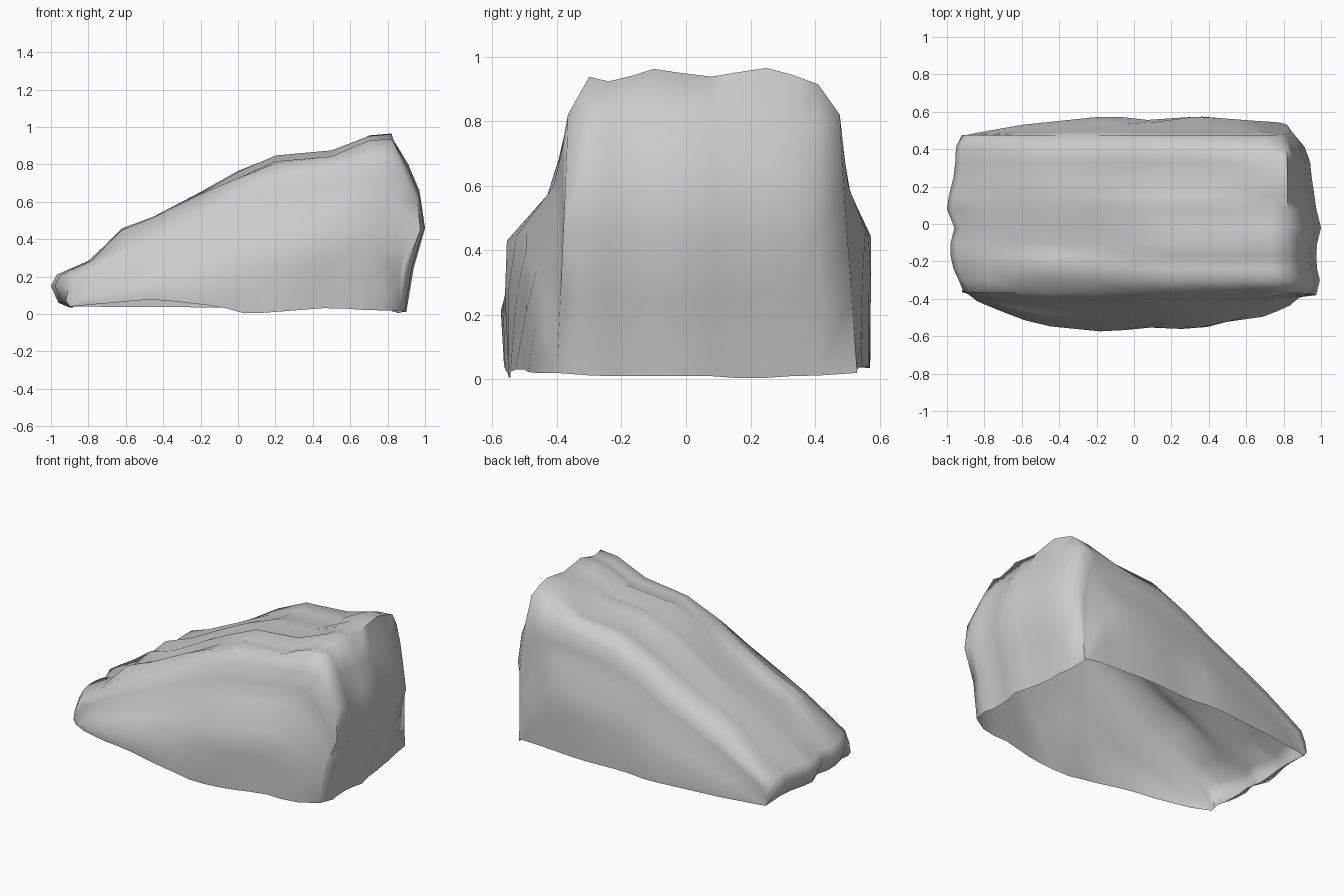
import bpy, bmesh, random

if "Cube" in bpy.data.objects:
    bpy.data.objects.remove(bpy.data.objects["Cube"])

random.seed(4)


def interp(table, v):
    """Piecewise linear lookup in a list of (position, value)."""
    if v <= table[0][0]:
        return table[0][1]
    for (a, p), (b, q) in zip(table, table[1:]):
        if v <= b:
            return p + (q - p) * (v - a) / (b - a)
    return table[-1][1]


# Side profiles (x, z): lip, slope, crest, then down the tall end
CENTRE = [(-.90, .035), (-.96, .06), (-1.0, .15), (-.97, .21), (-.80, .285), (-.62, .43),
          (-.45, .50), (-.20, .625), (0, .74), (.20, .825), (.50, .85), (.70, .94),
          (.82, .95), (.91, .80), (.97, .66), (1.0, .46), (.94, .25), (.90, .01)]
FRONT = [(-.90, .04), (-.92, .07), (-.91, .13), (-.88, .20), (-.80, .25), (-.60, .37),
         (-.45, .445), (-.20, .565), (0, .67), (.20, .745), (.50, .79), (.70, .81),
         (.82, .82), (.90, .72), (.96, .60), (.975, .45), (.90, .25), (.865, .02)]
BACK_END = [.80, .82, .83, .84, .83, .82]
BACK = FRONT[:12] + [(x, z) for x, (_, z) in zip(BACK_END, FRONT[12:])]
N = len(CENTRE)

# Columns across the slope: y, blend to centre profile, lip shift, end shift,
# then the height shift of the low slope, the upper slope and the crest
COLUMNS = [(-.365, 0, 0, 0, 0, 0, 0), (-.30, .75, .04, .0, -.01, .01, .02),
           (-.24, .95, .03, -.02, .015, -.005, -.02), (-.17, 1, .02, -.025, .005, -.02, -.01),
           (-.10, 1, .02, -.02, -.02, .018, .012), (-.02, 1, .04, 0, .015, -.015, -.0),
           (.08, 1, 0, -.025, .0, .018, -.012), (.15, 1, .01, -.035, .02, .0, .0),
           (.25, 1, .035, -.05, -.01, -.015, .015), (.33, .95, .04, -.05, .01, -.01, -.0),
           (.41, .8, .03, -.055, .0, .015, -.01), (.475, 0, 0, 0, 0, 0, 0)]

# Ground outline and ground height of the two side walls
FRONT_Y = [(-.92, -.38), (-.75, -.45), (-.6, -.51), (-.47, -.545), (-.12, -.58), (.05, -.55),
           (.2, -.565), (.4, -.55), (.6, -.495), (.7, -.495), (.87, -.42), (.97, -.37)]
BACK_Y = [(-.91, .475), (-.6, .53), (-.12, .58), (.05, .555), (.35, .575), (.6, .555), (.82, .54)]
FRONT_Z = [(-.9, .04), (-.45, .08), (-.1, .04), (.05, 0), (.5, .035), (.7, .02), (.9, .02)]
BACK_Z = [(-.9, .04), (0, .035), (.83, .04)]
# Wall bulge from slope edge (0) to ground (1): low part, tall part
BULGE_LOW = [(0, 0), (.28, .36), (.46, .64), (.68, 1), (1, .95)]
BULGE_TALL = [(0, 0), (.28, .35), (.46, 1), (.68, 1), (1, .95)]
ROWS = [0, .14, .28, .46, .68, 1]

bm = bmesh.new()


def skin(grid, flip):
    """Quads over a grid of vertices."""
    for a, b in zip(grid, grid[1:]):
        for i in range(len(a) - 1):
            f = [a[i], a[i + 1], b[i + 1], b[i]]
            bm.faces.new(f[::-1] if flip else f)


# Bumpy slope, crest and tall end
top = []
for y, w, lip, end, low, mid, crest in COLUMNS:
    edge = FRONT if y < 0 else BACK
    col = []
    for i in range(N):
        x = edge[i][0] * (1 - w) + CENTRE[i][0] * w
        z = edge[i][1] * (1 - w) + CENTRE[i][1] * w
        yy = y
        if i < 5:
            x += lip * (.5 if i in (0, 4) else 1)
        elif i < 13:
            z += low if i < 8 else mid if i < 11 else crest
            if 0 < w and i < 11:
                z += random.uniform(-.01, .01)
        else:
            x += end
        if i == N - 1 and y < .3:
            z -= max(0, .01 - abs(y - .2) * .1)
        if i > 11:
            yy += ((i - 11) / 6) ** 2 * (.055 if y > .45 else -.035 if y < -.35 else 0)
        col.append(bm.verts.new((x, yy, z)))
    top.append(col)
skin(top, True)


# Side walls falling from the slope edge to the ground
def wall(edge_verts, ground_y, ground_z, flip):
    x0, x1 = edge_verts[0].co.x, edge_verts[-1].co.x
    grid = []
    for t in ROWS:
        row = []
        for i, v in enumerate(edge_verts):
            bx = x0 + (x1 - x0) * i / (N - 1)
            bz = interp(ground_z, bx)
            x = v.co.x + (bx - v.co.x) * t
            z = v.co.z + (bz - v.co.z) * t
            y = v.co.y
            if 0 < i < N - 1:
                k = min(1, max(0, (x + .05) / .3))
                bulge = interp(BULGE_LOW, t) * (1 - k) + interp(BULGE_TALL, t) * k
                y += (interp(ground_y, x) - y) * bulge
            row.append(bm.verts.new((x, y, z)))
        grid.append(row)
    skin(grid, flip)


wall(top[0], FRONT_Y, FRONT_Z, True)
wall(top[-1], BACK_Y, BACK_Z, False)
bmesh.ops.remove_doubles(bm, verts=bm.verts, dist=.004)
bmesh.ops.recalc_face_normals(bm, faces=bm.faces)
if sum(f.normal.z * f.calc_area() for f in bm.faces) < 0:
    bmesh.ops.reverse_faces(bm, faces=bm.faces)

# Rock ramp, open underneath
mesh = bpy.data.meshes.new("rock_ramp")
bm.to_mesh(mesh)
bm.free()
rock = bpy.data.objects.new("rock_ramp", mesh)
bpy.context.collection.objects.link(rock)
bpy.context.view_layer.objects.active = rock
rock.select_set(True)
bpy.ops.object.shade_smooth_by_angle(angle=1.25)
